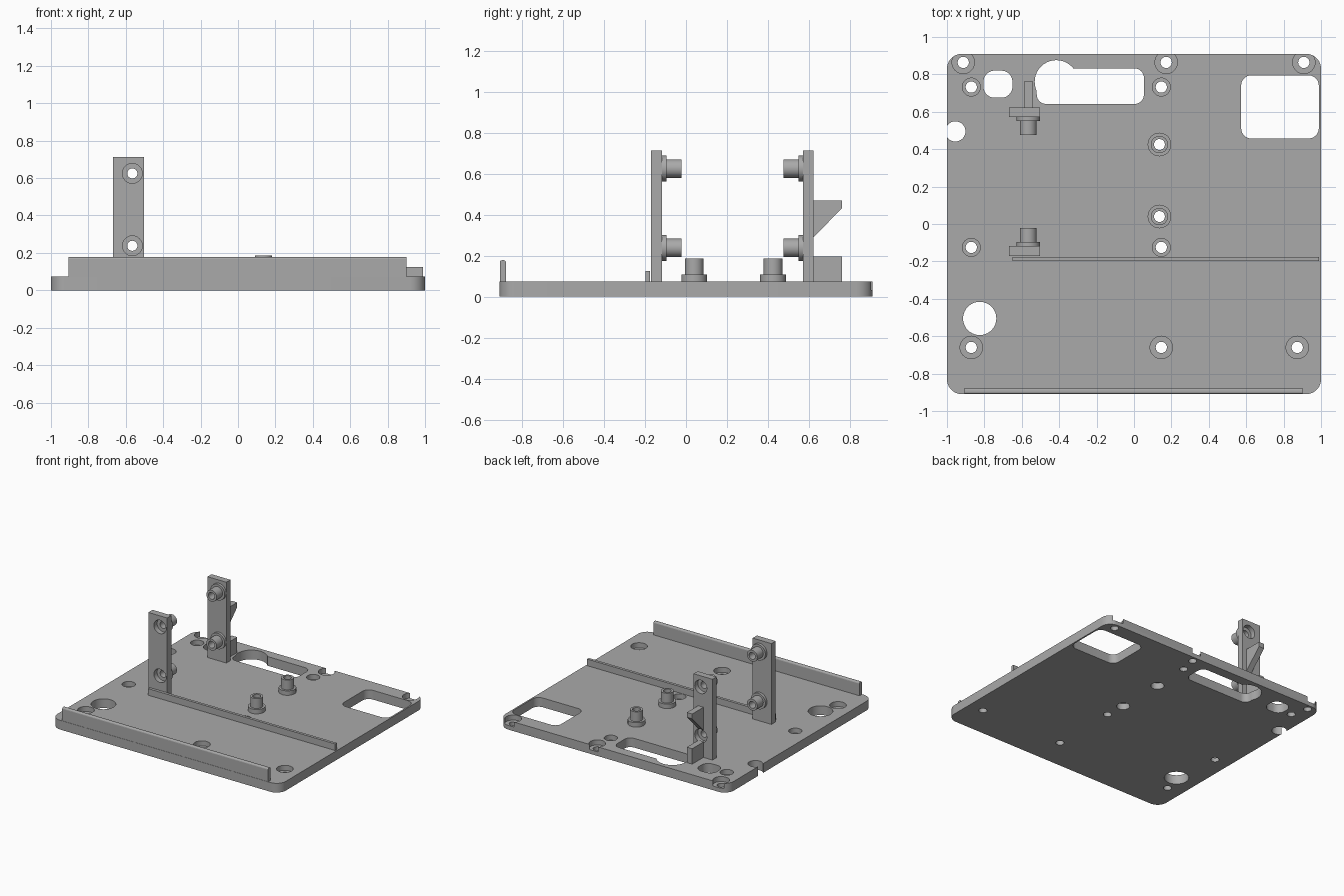
import bpy, bmesh, math
from mathutils import Matrix

if "Cube" in bpy.data.objects:
    bpy.data.objects.remove(bpy.data.objects["Cube"])

TOP = 0.073          # upper face of the base plate
SEG = 40

grey = bpy.data.materials.new("grey_plastic")
grey.diffuse_color = (0.4, 0.4, 0.4, 1)
grey.use_nodes = True
grey.node_tree.nodes["Principled BSDF"].inputs["Base Color"].default_value = grey.diffuse_color


def finish(bm, name):
    bmesh.ops.recalc_face_normals(bm, faces=bm.faces)
    mesh = bpy.data.meshes.new(name)
    bm.to_mesh(mesh)
    bm.free()
    obj = bpy.data.objects.new(name, mesh)
    bpy.context.collection.objects.link(obj)
    mesh.materials.append(grey)
    return obj


def smooth(obj):
    bpy.ops.object.select_all(action='DESELECT')
    obj.select_set(True)
    bpy.context.view_layer.objects.active = obj
    bpy.ops.object.shade_smooth_by_angle(angle=math.radians(30))


def prism(name, pts, lo, hi, matrix=None):
    """Extrude a 2D outline from lo to hi along z."""
    bm = bmesh.new()
    face = bm.faces.new([bm.verts.new((x, y, lo)) for x, y in pts])
    ext = bmesh.ops.extrude_face_region(bm, geom=[face])
    verts = [v for v in ext["geom"] if isinstance(v, bmesh.types.BMVert)]
    bmesh.ops.translate(bm, verts=verts, vec=(0, 0, hi - lo))
    if matrix:
        bm.transform(matrix)
    return finish(bm, name)


def box(name, x0, x1, y0, y1, z0, z1):
    return prism(name, [(x0, y0), (x1, y0), (x1, y1), (x0, y1)], z0, z1)


def rounded(x0, x1, y0, y1, r, n=10):
    pts = []
    for i, (cx, cy) in enumerate([(x1 - r, y1 - r), (x0 + r, y1 - r),
                                  (x0 + r, y0 + r), (x1 - r, y0 + r)]):
        for k in range(n + 1):
            a = math.pi / 2 * (i + k / n)
            pts.append((cx + r * math.cos(a), cy + r * math.sin(a)))
    return pts


def lathe(name, profile, matrix, closed=False):
    """Revolve (radius, height) points; closed makes a tube, open gets end caps."""
    bm = bmesh.new()
    rings = [[bm.verts.new((r * math.cos(2 * math.pi * i / SEG),
                            r * math.sin(2 * math.pi * i / SEG), z))
              for i in range(SEG)] for r, z in profile]
    pairs = list(zip(rings, rings[1:]))
    if closed:
        pairs.append((rings[-1], rings[0]))
    else:
        bm.faces.new(rings[0])
        bm.faces.new(rings[-1])
    for a, b in pairs:
        for i in range(SEG):
            j = (i + 1) % SEG
            bm.faces.new((a[i], a[j], b[j], b[i]))
    bm.transform(matrix)
    return finish(bm, name)


def at(x, y, z=0):
    return Matrix.Translation((x, y, z))


def cut(obj, cutters):
    for c in cutters:
        mod = obj.modifiers.new("cut", 'BOOLEAN')
        mod.operation, mod.solver, mod.object = 'DIFFERENCE', 'EXACT', c
        bpy.context.view_layer.objects.active = obj
        bpy.ops.object.modifier_apply(modifier=mod.name)
        bpy.data.objects.remove(c)


# Base plate with its openings
plate = prism("base_plate", rounded(-1, 1, -0.91, 0.91, 0.08), 0, TOP)
cutters = [prism("opening", rounded(*r), -0.1, 0.2) for r in (
    (-0.805, -0.65, 0.675, 0.82, 0.06),
    (-0.52, 0.053, 0.642, 0.832, 0.05),
    (0.573, 0.988, 0.457, 0.795, 0.055))]
for x, y, r in ((-0.825, -0.505, 0.089), (-0.955, 0.495, 0.054), (-0.415, 0.76, 0.116)):
    cutters.append(lathe("round_hole", [(r, -0.1), (r, 0.2)], at(x, y)))

# Screw holes recessed from above
large = [(-0.913, 0.864), (0.172, 0.864), (0.908, 0.864),
         (-0.87, -0.66), (0.146, -0.66), (0.873, -0.66)]
small = [(x, y) for x in (-0.87, 0.146) for y in (0.732, -0.125)]
for pts, rad in ((large, 0.06), (small, 0.048)):
    for x, y in pts:
        cutters.append(lathe("screw_hole", [(0.03, -0.1), (0.03, 0.033),
                                            (rad, 0.033), (rad, 0.2)], at(x, y)))

# Floor posts, recessed from below
boss = [(0.063, 0), (0.063, 0.035), (0.046, 0.035), (0.046, 0.113), (0.029, 0.113), (0.029, 0)]
for i, y in enumerate((0.04, 0.425)):
    cutters.append(lathe("post_recess", [(0.048, -0.1), (0.048, 0.05),
                                         (0.029, 0.05), (0.029, 0.2)], at(0.136, y)))
    smooth(lathe(f"floor_post_{i + 1}", boss, at(0.136, y, TOP), True))
cut(plate, cutters)
smooth(plate)

# Front lip with softened top, and the long middle rail
lip = box("front_lip", -0.905, 0.9, -0.908, -0.878, TOP - 0.01, 0.178)
bm = bmesh.new()
bm.from_mesh(lip.data)
edges = [e for e in bm.edges if all(v.co.z > 0.17 for v in e.verts)
         and abs(e.verts[0].co.x - e.verts[1].co.x) > 1]
bmesh.ops.bevel(bm, geom=edges, offset=0.011, segments=3, affect='EDGES', profile=0.5)
bm.to_mesh(lip.data)
bm.free()
box("middle_rail", -0.65, 0.99, -0.198, -0.176, TOP - 0.01, 0.125)

# Two facing towers with side bosses
CX = -0.565
side_boss = [(0.063, 0), (0.063, 0.021), (0.045, 0.021), (0.045, 0.096), (0.027, 0.096), (0.027, 0)]
for label, inner, outer in (("front", -0.117, -0.17), ("back", 0.571, 0.622)):
    s = 1 if inner > outer else -1      # direction the bosses point
    tower = box(f"{label}_tower", -0.667, -0.502, min(inner, outer), max(inner, outer),
                TOP - 0.01, 0.713)
    turn = Matrix.Rotation(-s * math.pi / 2, 4, 'X')
    holes = []
    for i, z in enumerate((0.238, 0.625)):
        holes.append(lathe("tower_hole", [(0.053, -0.1), (0.053, 0.04),
                                          (0.027, 0.04), (0.027, 0.2)], at(CX, outer, z) @ turn))
        smooth(lathe(f"{label}_tower_boss_{i + 1}", side_boss, at(CX, inner, z) @ turn, True))
    cut(tower, holes)
    smooth(tower)

# Bracket and foot block behind the back tower: outline in (y, z), extruded along x
yz = Matrix(((0, 0, 1, 0), (1, 0, 0, 0), (0, 1, 0, 0), (0, 0, 0, 1)))
prism("back_bracket", [(0.615, 0.47), (0.762, 0.47), (0.762, 0.432), (0.622, 0.29), (0.615, 0.29)],
      -0.588, -0.541, yz)
prism("foot_block", [(0.615, TOP - 0.01), (0.762, TOP - 0.01), (0.762, 0.195), (0.615, 0.195)],
      -0.588, -0.541, yz)
